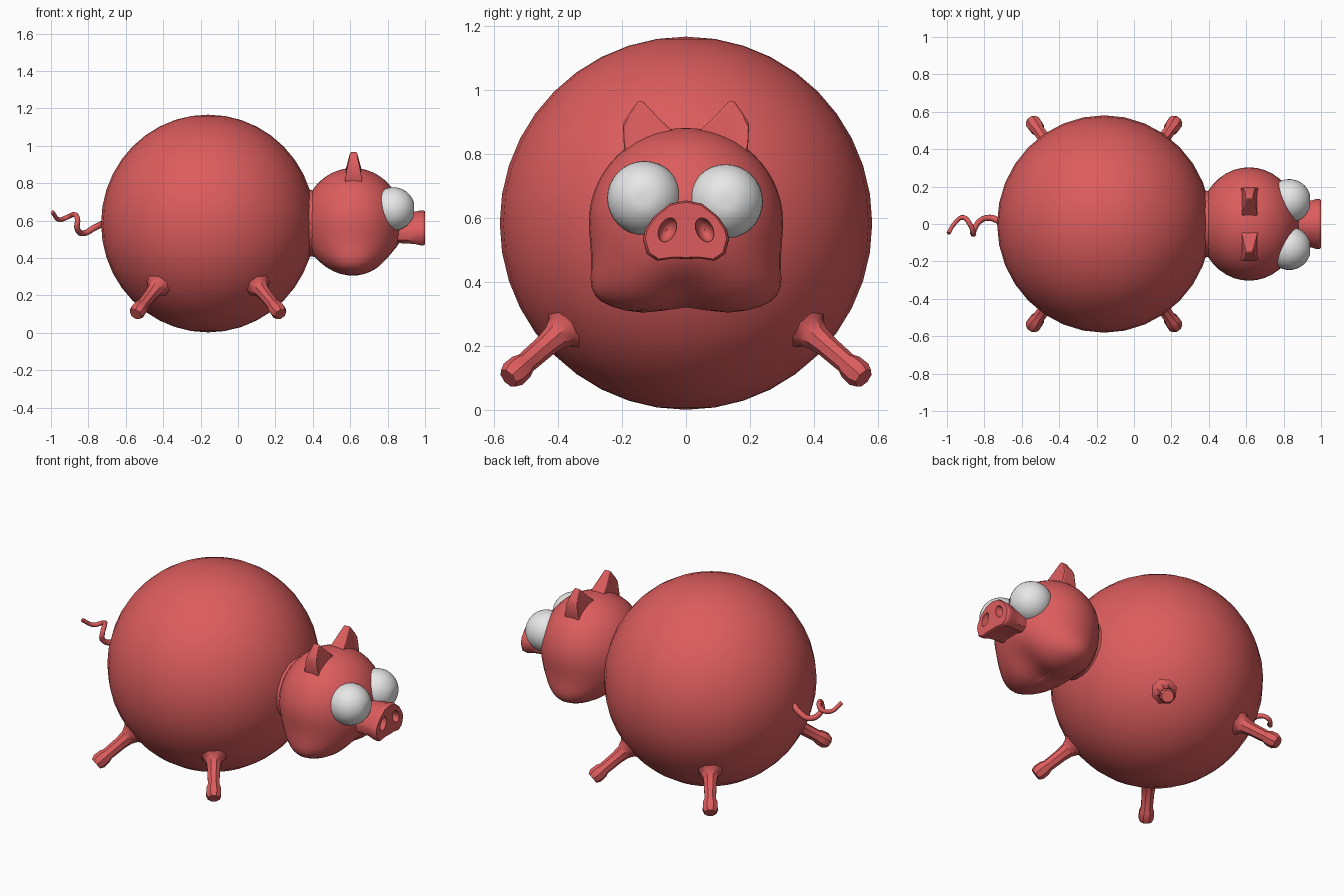
import bpy
import bmesh
import math
from mathutils import Vector

cube = bpy.data.objects.get("Cube")
if cube:
    bpy.data.objects.remove(cube)


def material(name, color):
    m = bpy.data.materials.new(name)
    m.use_nodes = True
    m.diffuse_color = color
    m.node_tree.nodes["Principled BSDF"].inputs["Base Color"].default_value = color
    return m


RED = material("red skin", (0.72, 0.108, 0.11, 1))
WHITE = material("eye white", (0.8, 0.8, 0.8, 1))


def finish(name, bm, mat, angle=40):
    bmesh.ops.recalc_face_normals(bm, faces=bm.faces)
    mesh = bpy.data.meshes.new(name)
    bm.to_mesh(mesh)
    bm.free()
    obj = bpy.data.objects.new(name, mesh)
    bpy.context.collection.objects.link(obj)
    mesh.materials.append(mat)
    smooth(obj, angle)
    return obj


def smooth(obj, angle=40):
    bpy.ops.object.select_all(action="DESELECT")
    obj.select_set(True)
    bpy.context.view_layer.objects.active = obj
    bpy.ops.object.shade_smooth_by_angle(angle=math.radians(angle))


def ball(center, scale, segments=32, rings=20, shape=None):
    """Sphere with an optional rule that reshapes each unit point."""
    bm = bmesh.new()
    bmesh.ops.create_uvsphere(bm, u_segments=segments, v_segments=rings, radius=1)
    for v in bm.verts:
        p = shape(v.co.copy()) if shape else v.co
        v.co = Vector(center) + Vector(a * b for a, b in zip(p, scale))
    return bm


def loft(rings):
    """Skin a list of equal point rings and cap both ends."""
    bm = bmesh.new()
    rows = [[bm.verts.new(p) for p in ring] for ring in rings]
    n = len(rows[0])
    for a, b in zip(rows, rows[1:]):
        for i in range(n):
            j = (i + 1) % n
            bm.faces.new((a[i], a[j], b[j], b[i]))
    bm.faces.new(rows[0])
    bm.faces.new(rows[-1])
    return bm


def spoke(origin, direction, profile, sides):
    """Round rings (distance, radius) along a direction."""
    d = Vector(direction).normalized()
    u = d.cross(Vector((0, 0, 1))).normalized()
    w = d.cross(u)
    turns = [2 * math.pi * (i + 0.5) / sides for i in range(sides)]
    return [[Vector(origin) + d * t + (u * math.cos(a) + w * math.sin(a)) * r
             for a in turns] for t, r in profile]


# Body and neck
CENTER = Vector((-0.16, 0, 0.584))
finish("body", ball(CENTER, (0.572, 0.581, 0.582)), RED)
finish("neck", loft(spoke((0, 0, 0.585), (1, 0, 0),
                          [(0.33, 0.2), (0.38, 0.18), (0.40, 0.178), (0.45, 0.2)], 24)), RED)


# Head: full jowls, cleft chin and a hollow under the snout
def head_shape(p):
    x, y, z = p
    if z < 0:
        y *= 1 + 1.05 * abs(z) ** 3
        z += 0.09 * math.exp(-(y / 0.3) ** 2) * abs(z) ** 3
        if x > 0:
            x -= 0.14 * math.exp(-(y / 0.3) ** 2 - ((z + 0.75) / 0.25) ** 2)
    return Vector((x, y, z))


finish("head", ball((0.615, 0, 0.588), (0.27, 0.303, 0.293), 40, 28, head_shape), RED, 60)

# Snout with cut nostrils
half = [(0, 0.655), (0.05, 0.645), (0.10, 0.605), (0.127, 0.565), (0.135, 0.535),
        (0.122, 0.488), (0.09, 0.467), (0.04, 0.474), (0, 0.472)]
outline = half + [(-y, z) for y, z in half[-2:0:-1]]
MID = 0.56
snout = finish("snout", loft([[(x, y * s, MID + (z - MID) * s) for y, z in outline]
                              for x, s in [(0.78, 0.86), (0.90, 0.88), (0.95, 0.93),
                                           (0.98, 1), (0.992, 0.99), (1, 0.94)]]), RED)
for side in (-1, 1):
    cutter = finish("nostril_cutter",
                    ball((0, 0, 0), (0.05, 0.026, 0.04), 16, 10), RED)
    cutter.location = (1.0, side * 0.058, 0.563)
    cutter.rotation_euler = (side * 0.45, 0, 0)
    cutter.hide_render = True
    cut = snout.modifiers.new("nostril", "BOOLEAN")
    cut.operation = "DIFFERENCE"
    cut.object = cutter
    smooth(snout)
    bpy.ops.object.modifier_apply(modifier=cut.name)
    bpy.data.objects.remove(cutter)
smooth(snout)


# Eyes, each with a small flat spot facing forward
def eye_shape(p):
    x, y, z = p.z, p.x, p.y
    return Vector((min(x, 0.965), y, z))


for name, y, z in (("left_eye", 0.124, 0.652), ("right_eye", -0.13, 0.662)):
    finish(name, ball((0.83, y, z), (0.116,) * 3, 32, 20, eye_shape), WHITE)

# Ears: tapered wedges, thin at the tip
ear = [(0.175, 0.76, 0.052), (0.193, 0.81, 0.048), (0.197, 0.893, 0.032),
       (0.187, 0.913, 0.027), (0.150, 0.965, 0.018), (0.137, 0.967, 0.018),
       (0.085, 0.912, 0.033), (0.035, 0.865, 0.046), (0.05, 0.78, 0.052)]
for name, side in (("left_ear", 1), ("right_ear", -1)):
    bm = loft([[(0.618 + s * t, side * y, z) for y, z, t in ear] for s in (-1, 1)])
    bmesh.ops.triangulate(bm, faces=[f for f in bm.faces if len(f.verts) > 4])
    obj = finish(name, bm, RED)
    bevel = obj.modifiers.new("soft edges", "BEVEL")
    bevel.width = 0.008
    bevel.segments = 2
    bevel.angle_limit = math.radians(40)

# Legs: spokes from the body with a flared root and a small hoof
leg = [(0.53, 0.12), (0.565, 0.078), (0.585, 0.056), (0.615, 0.042), (0.66, 0.036),
       (0.75, 0.034), (0.77, 0.042), (0.81, 0.044), (0.832, 0.034)]
for x, end in ((1, "front"), (-1, "back")):
    for y, side in ((1, "left"), (-1, "right")):
        finish(f"{end}_{side}_leg",
               loft(spoke(CENTER, (0.385 * x, 0.55 * y, -0.48), leg, 8)), RED)

# Curly tail
path = [(-0.71, 0.01, 0.59), (-0.77, 0.033, 0.56), (-0.825, 0.015, 0.532),
        (-0.86, -0.045, 0.56), (-0.858, -0.05, 0.605), (-0.875, -0.005, 0.632),
        (-0.915, 0.035, 0.617), (-0.955, 0.008, 0.604), (-0.992, -0.05, 0.645)]
curve = bpy.data.curves.new("tail", "CURVE")
curve.dimensions = "3D"
curve.bevel_depth = 0.016
curve.bevel_resolution = 2
curve.resolution_u = 6
curve.use_fill_caps = True
spline = curve.splines.new("BEZIER")
spline.bezier_points.add(len(path) - 1)
for i, (point, co) in enumerate(zip(spline.bezier_points, path)):
    point.co = co
    point.handle_left_type = point.handle_right_type = "AUTO"
    point.radius = 1.1 - 0.05 * i
curve.materials.append(RED)
bpy.context.collection.objects.link(bpy.data.objects.new("tail", curve))
